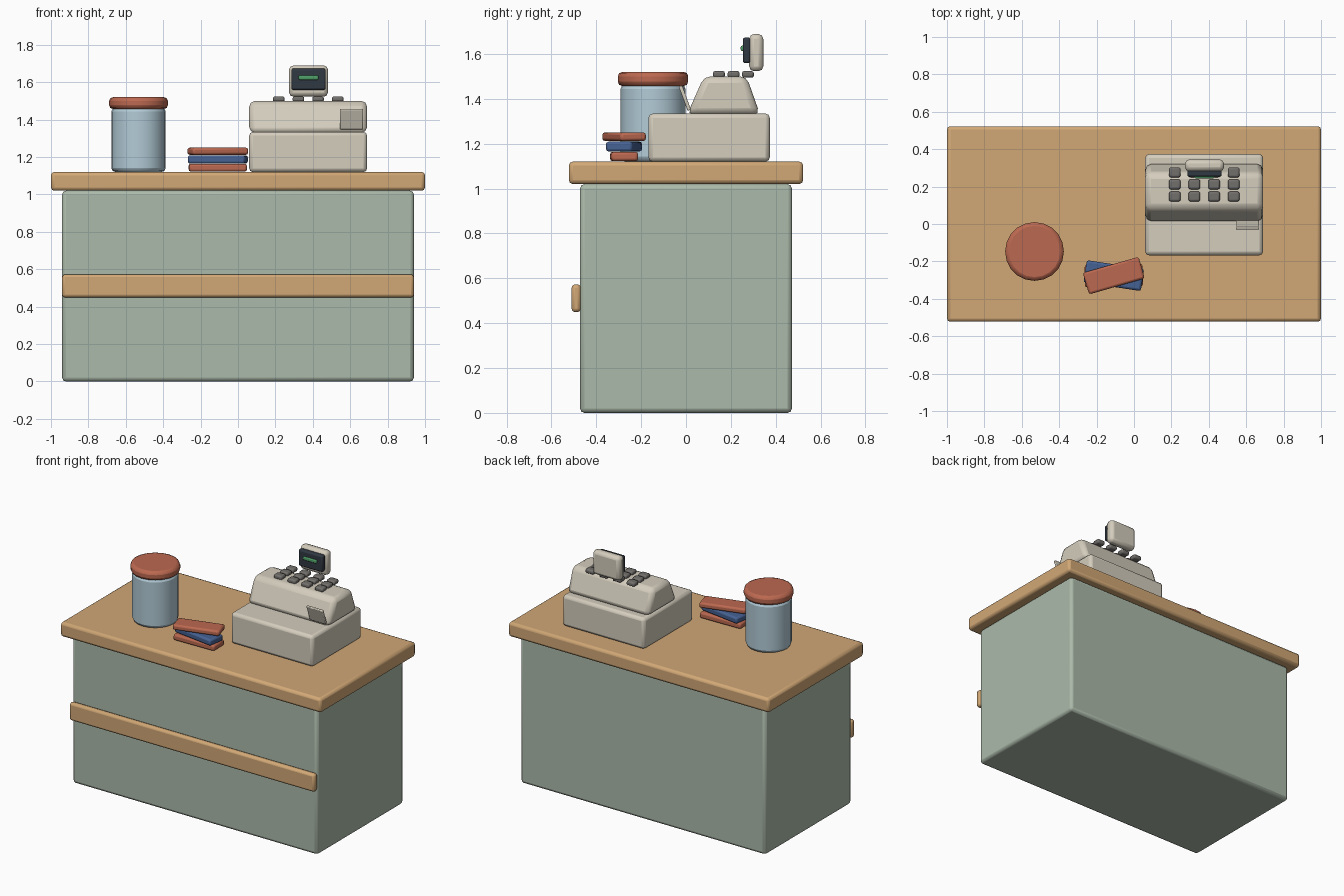
import bpy, bmesh
from math import atan2

if "Cube" in bpy.data.objects:
    bpy.data.objects.remove(bpy.data.objects["Cube"])

mats = {}
COLORS = {
    "wood": (0.64, 0.39, 0.18), "sage": (0.41, 0.49, 0.40), "cream": (0.66, 0.61, 0.51),
    "glass": (0.45, 0.60, 0.68), "red": (0.50, 0.14, 0.08), "blue": (0.06, 0.12, 0.29),
    "dark": (0.03, 0.04, 0.055), "key": (0.17, 0.16, 0.15), "green": (0.08, 0.35, 0.14),
}


def finish(name, bm, color, bevel, segments, rot=(0, 0, 0), loc=(0, 0, 0)):
    bmesh.ops.recalc_face_normals(bm, faces=bm.faces)
    me = bpy.data.meshes.new(name)
    bm.to_mesh(me)
    bm.free()
    ob = bpy.data.objects.new(name, me)
    bpy.context.collection.objects.link(ob)
    ob.location, ob.rotation_euler = loc, rot
    if color not in mats:
        mats[color] = bpy.data.materials.new(color)
        mats[color].diffuse_color = (*COLORS[color], 1)
    me.materials.append(mats[color])
    if bevel:
        mod = ob.modifiers.new("bevel", 'BEVEL')
        mod.width, mod.segments, mod.limit_method = bevel, segments, 'ANGLE'
    return ob


def box(name, center, size, color, bevel=0.0, segments=2, rot=(0, 0, 0)):
    bm = bmesh.new()
    bmesh.ops.create_cube(bm, size=1)
    bmesh.ops.scale(bm, vec=size, verts=bm.verts)
    return finish(name, bm, color, bevel, segments, rot, center)


def cylinder(name, x, y, z0, z1, r, color, bevel, sides=20):
    bm = bmesh.new()
    bmesh.ops.create_cone(bm, cap_ends=True, segments=sides, radius1=r, radius2=r, depth=z1 - z0)
    ob = finish(name, bm, color, bevel, 2, loc=(x, y, (z0 + z1) / 2))
    ob.modifiers["bevel"].angle_limit = 0.8
    return ob


# Counter
box("counter_body", (0, 0, 0.51), (1.88, 0.945, 1.02), "sage", 0.02)
box("counter_top", (0, 0, 1.07), (2.0, 1.045, 0.10), "wood", 0.018)
box("front_rail", (0, -0.489, 0.511), (1.88, 0.042, 0.123), "wood", 0.015)

# Register body
box("register_base", (0.375, 0.103, 1.227), (0.63, 0.541, 0.215), "cream", 0.02)
bm = bmesh.new()
profile = [(0.005, 1.33), (0.33, 1.33), (0.27, 1.50), (0.08, 1.50)]
face = bm.faces.new([bm.verts.new((0.06, y, z)) for y, z in profile])
ext = bmesh.ops.extrude_face_region(bm, geom=[face])
bmesh.ops.translate(bm, vec=(0.63, 0, 0),
                    verts=[v for v in ext["geom"] if isinstance(v, bmesh.types.BMVert)])
finish("register_keyboard_housing", bm, "cream", 0.03, 2)

# Tilted plate on the front of the register
box("receipt_plate", (0.607, -0.005, 1.403), (0.124, 0.016, 0.115), "cream", 0.005, 2,
    rot=(atan2(0.04, 0.11), 0, 0))

# Keys
for row, y in enumerate((0.147, 0.212, 0.276)):
    for col in range(4):
        box(f"key_{row}_{col}", (0.218 + 0.105 * col, y, 1.509), (0.062, 0.053, 0.03),
            "key", 0.01)

# Display
box("display_case", (0.377, 0.313, 1.606), (0.208, 0.063, 0.166), "cream", 0.022)
box("display_screen", (0.377, 0.271, 1.616), (0.184, 0.036, 0.114), "dark", 0.01)
box("display_readout", (0.377, 0.253, 1.625), (0.105, 0.018, 0.024), "green", 0.006)

# Jar
cylinder("jar_body", -0.532, -0.147, 1.12, 1.465, 0.145, "glass", 0.022)
cylinder("jar_lid", -0.532, -0.147, 1.457, 1.52, 0.157, "red", 0.02)

# Stack of books
for name, z, h, ang, color in (("book_bottom", 1.143, 0.042, 0.02, "red"),
                               ("book_middle", 1.187, 0.044, -0.15, "blue"),
                               ("book_top", 1.231, 0.038, 0.28, "red")):
    box(name, (-0.108, -0.276, z), (0.31, 0.12, h), color, 0.012, 2, rot=(0, 0, ang))

# Smooth shading with crisp edges
for ob in bpy.context.collection.objects:
    ob.select_set(True)
    bpy.context.view_layer.objects.active = ob
bpy.ops.object.shade_smooth_by_angle(angle=0.6)

for m in bpy.data.materials:
    if m.users and not m.is_grease_pencil:
        m.use_nodes = True
        m.node_tree.nodes["Principled BSDF"].inputs["Base Color"].default_value = m.diffuse_color
